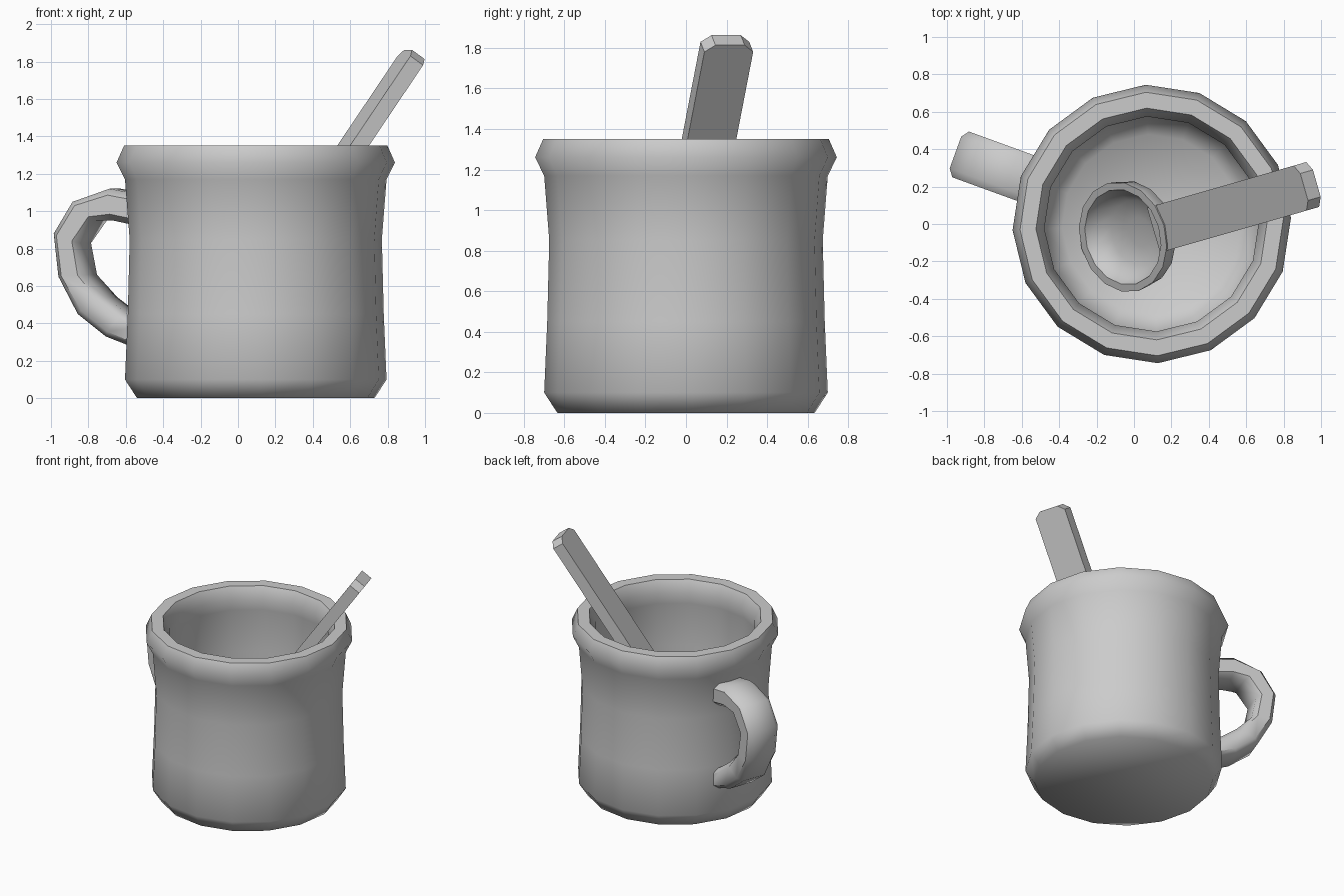
import bpy, bmesh
from math import sin, cos, pi, radians
from mathutils import Matrix, Vector

if "Cube" in bpy.data.objects:
    bpy.data.objects.remove(bpy.data.objects["Cube"])


def finish(name, bm, matrix, smooth_angle=None):
    bmesh.ops.recalc_face_normals(bm, faces=bm.faces[:])
    bm.transform(matrix)
    me = bpy.data.meshes.new(name)
    bm.to_mesh(me)
    bm.free()
    ob = bpy.data.objects.new(name, me)
    bpy.context.collection.objects.link(ob)
    if smooth_angle:
        bpy.ops.object.select_all(action='DESELECT')
        ob.select_set(True)
        bpy.context.view_layer.objects.active = ob
        bpy.ops.object.shade_smooth_by_angle(angle=radians(smooth_angle))
    return ob


def bridge(bm, a, b):
    n = len(a)
    for i in range(n):
        j = (i + 1) % n
        bm.faces.new((a[i], a[j], b[j], b[i]))


def loft(rings):
    # Skin a list of point rings and cap both ends
    bm = bmesh.new()
    vr = [[bm.verts.new(p) for p in ring] for ring in rings]
    for a, b in zip(vr, vr[1:]):
        bridge(bm, a, b)
    bm.faces.new(vr[0])
    bm.faces.new(vr[-1])
    return bm


def lathe(profile, sides, stretch=1.0):
    # Rings of (radius, height); first and last rings are capped
    return loft([[(stretch * r * cos(2 * pi * i / sides), r * sin(2 * pi * i / sides), z)
                  for i in range(sides)] for r, z in profile])


CENTRE = Matrix.Translation((0.095, 0, 0))

# Mug body: outer wall, rolled rim, inner wall and floor
body = [(0.635, 0), (0.70, 0.10), (0.685, 0.45), (0.675, 0.85), (0.70, 1.17),
        (0.745, 1.26), (0.705, 1.35), (0.62, 1.35), (0.575, 1.26), (0.60, 1.17),
        (0.585, 0.85), (0.595, 0.45), (0.58, 0.20), (0.48, 0.09)]
finish("mug_body", lathe(body, 16), CENTRE @ Matrix.Rotation(radians(2.5), 4, 'Z'), 60)

# Mug handle: paired outer and inner points of the loop (distance, height)
outer = [(0.63, 1.09), (0.80, 1.12), (1.01, 1.05), (1.117, 0.88), (1.09, 0.65),
         (0.98, 0.45), (0.82, 0.33), (0.63, 0.26)]
inner = [(0.63, 0.92), (0.78, 0.95), (0.88, 0.95), (0.97, 0.83), (0.936, 0.66),
         (0.82, 0.54), (0.71, 0.46), (0.63, 0.41)]
section = [(1, -0.09), (1, 0.09), (0.8, 0.13), (0.2, 0.13),
           (0, 0.09), (0, -0.09), (0.2, -0.13), (0.8, -0.13)]
rings = []
for o, i in zip(outer, inner):
    ring = []
    for t, w in section:
        d, z = Vector(i).lerp(Vector(o), t)
        ring.append((d, w, z))
    rings.append(ring)
finish("mug_handle", loft(rings), CENTRE @ Matrix.Rotation(radians(160), 4, 'Z'), 50)

# Spoon frame: x along the spoon, y across, z out of the bowl
tilt = Matrix.Rotation(radians(16), 4, 'Z') @ Matrix.Rotation(radians(-55), 4, 'Y')

# Spoon handle: flat bar with clipped corners at the top end
outline = [(0.36, -0.125), (1.78, -0.125), (1.82, -0.075),
           (1.82, 0.075), (1.78, 0.125), (0.36, 0.125)]
bar = loft([[(s, w, n) for s, w in outline] for n in (-0.043, 0.043)])
finish("spoon_handle", bar, Matrix.Translation((-0.06, -0.08, 0.347)) @ tilt)

# Spoon bowl: hollow oval dish
dish = [(0.08, -0.12), (0.18, -0.10), (0.245, -0.05), (0.26, 0), (0.30, 0),
        (0.29, -0.07), (0.20, -0.15), (0.09, -0.18)]
finish("spoon_bowl", lathe(dish, 16, 1.33),
       Matrix.Translation((-0.06, -0.07, 0.44)) @ tilt, 50)
